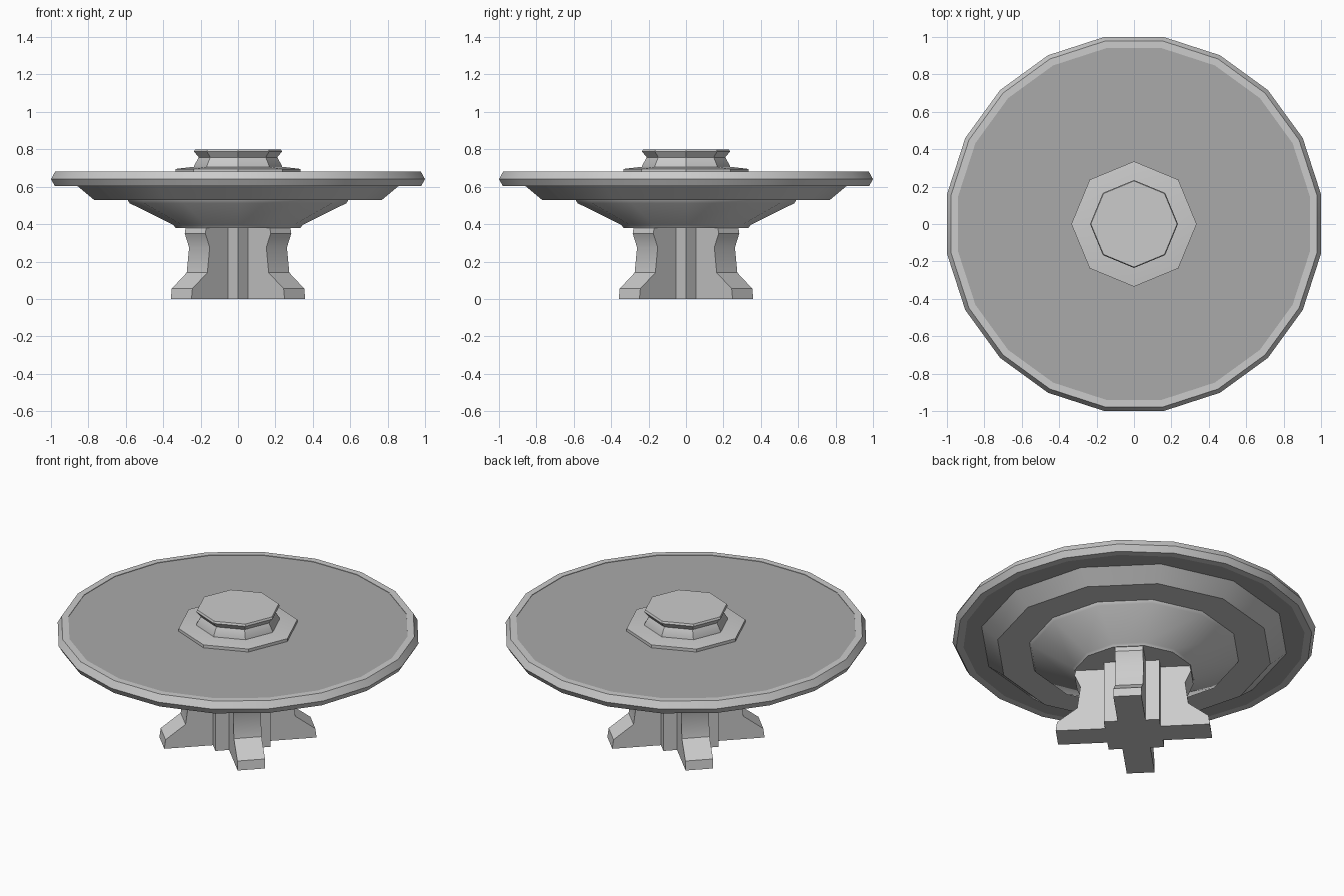
import bpy, bmesh
from math import pi, cos, sin, radians

if "Cube" in bpy.data.objects:
    bpy.data.objects.remove(bpy.data.objects["Cube"])


def finish(name, bm, smooth=True):
    bmesh.ops.recalc_face_normals(bm, faces=bm.faces)
    me = bpy.data.meshes.new(name)
    bm.to_mesh(me)
    bm.free()
    ob = bpy.data.objects.new(name, me)
    bpy.context.collection.objects.link(ob)
    if smooth:
        bpy.ops.object.select_all(action='DESELECT')
        ob.select_set(True)
        bpy.context.view_layer.objects.active = ob
        bpy.ops.object.shade_smooth_by_angle(angle=radians(35))
    return ob


def lathe(name, profile, sides, offset=0.0, closed=False):
    """Revolve (radius, z) points, either capped or closed into a ring."""
    bm = bmesh.new()
    angles = [offset + 2 * pi * i / sides for i in range(sides)]
    rings = [[bm.verts.new((r * cos(a), r * sin(a), z)) for a in angles]
             for r, z in profile]
    pairs = list(zip(rings, rings[1:]))
    if closed:
        pairs.append((rings[-1], rings[0]))
    else:
        bm.faces.new(rings[0])
        bm.faces.new(rings[-1])
    for lo, hi in pairs:
        for i in range(sides):
            j = (i + 1) % sides
            bm.faces.new((lo[i], lo[j], hi[j], hi[i]))
    return finish(name, bm)


def extruded(name, profile, half, angle):
    """Extrude a (radial, z) outline sideways and turn it around z."""
    bm = bmesh.new()
    c, s = cos(angle), sin(angle)
    a, b = [[bm.verts.new((r * c - w * s, r * s + w * c, z)) for r, z in profile]
            for w in (-half, half)]
    bm.faces.new(a)
    bm.faces.new(b)
    for i in range(len(a)):
        j = (i + 1) % len(a)
        bm.faces.new((a[i], a[j], b[j], b[i]))
    return finish(name, bm)


# Twenty-sided table top: rim and darker surface
k = 1 / cos(pi / 20)
rim = [(0.94, 0.605), (0.98, 0.605), (1.0, 0.64), (0.978, 0.68), (0.94, 0.68)]
lathe("table_rim", [(r * k, z) for r, z in rim], 20, pi / 20, closed=True)
top = lathe("table_surface", [(0.94 * k, 0.605), (0.94 * k, 0.677)], 20, pi / 20)
mat = bpy.data.materials.new("dark_grey")
mat.diffuse_color = (0.4, 0.4, 0.4, 1)
mat.use_nodes = True
mat.node_tree.nodes["Principled BSDF"].inputs["Base Color"].default_value = mat.diffuse_color
top.data.materials.append(mat)

# Stepped underside
lathe("under_ring", [(0.77, 0.53), (0.86, 0.605)], 12)
lathe("under_bowl", [(0.335, 0.38), (0.345, 0.395), (0.58, 0.512), (0.59, 0.53)], 12)

# Octagonal centrepiece
lathe("centre_plate", [(0.335, 0.677), (0.335, 0.695), (0.24, 0.706)], 8)
lathe("centre_knob", [(0.235, 0.70), (0.235, 0.712), (0.21, 0.757),
                      (0.235, 0.788), (0.23, 0.80)], 8)

# Diagonal post with four flared legs
extruded("post", [(-0.155, 0), (0.155, 0), (0.155, 0.38), (-0.155, 0.38)], 0.155, pi / 4)
leg = [(0.1, 0), (0.43, 0), (0.423, 0.055), (0.31, 0.14), (0.292, 0.275),
       (0.325, 0.35), (0.318, 0.382), (0.1, 0.382)]
for i in range(4):
    extruded(f"leg_{i + 1}", leg, 0.078, pi / 4 + i * pi / 2)
